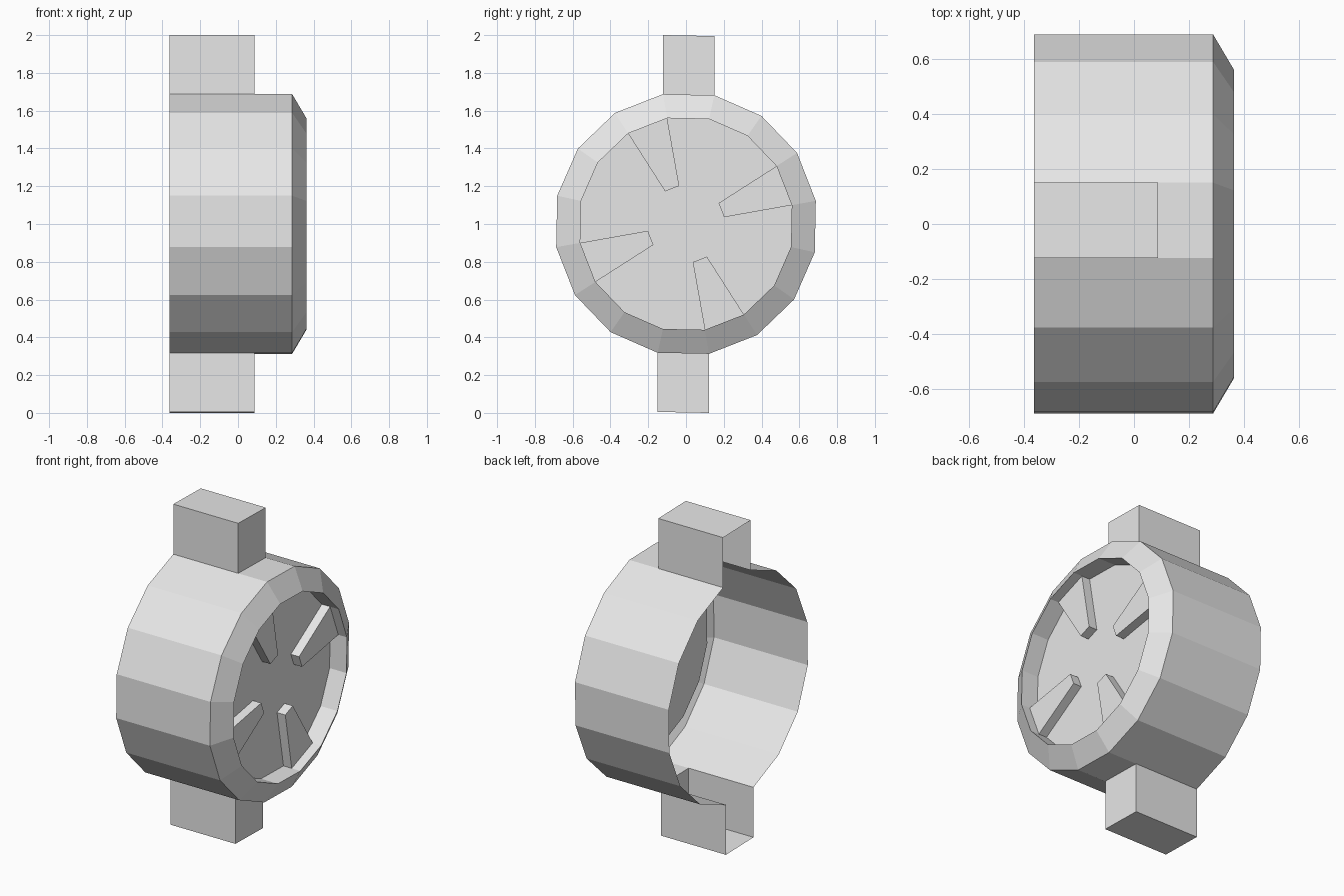
import bpy, bmesh, math
from mathutils import Vector

cube = bpy.data.objects.get("Cube")
if cube:
    bpy.data.objects.remove(cube, do_unlink=True)

SIDES = 16
STEP = math.tau / SIDES
START = math.radians(10.1)
R_OUT, R_IN, R_HUB = 0.698, 0.569, 0.205
X_BACK, X_LUG, X_BEVEL, X_FRONT = -0.362, 0.087, 0.287, 0.362
X_DISC, X_RIB = 0.245, 0.302
LUG_HEIGHT = 0.313
LUG_SIDES = {3: 1, 11: -1}  # side index -> vertical direction

grey = bpy.data.materials.new("light grey")
grey.use_nodes = True
grey.diffuse_color = (0.8, 0.8, 0.8, 1)
grey.node_tree.nodes["Principled BSDF"].inputs["Base Color"].default_value = (0.8, 0.8, 0.8, 1)


def point(x, radius, i):
    """Point i of a ring around the x axis."""
    a = START + STEP * i
    return Vector((x, radius * math.cos(a), 1 + radius * math.sin(a)))


def finish(name, bm):
    bmesh.ops.recalc_face_normals(bm, faces=bm.faces)
    mesh = bpy.data.meshes.new(name)
    bm.to_mesh(mesh)
    bm.free()
    mesh.materials.append(grey)
    bpy.context.collection.objects.link(bpy.data.objects.new(name, mesh))


def open_box(name, base, offset, skip=()):
    """Extrude a four-point base by offset, leaving the base and skipped walls open."""
    bm = bmesh.new()
    low = [bm.verts.new(p) for p in base]
    high = [bm.verts.new(p + offset) for p in base]
    bm.faces.new(high)
    for i in range(4):
        if i not in skip:
            j = (i + 1) % 4
            bm.faces.new((low[i], low[j], high[j], high[i]))
    finish(name, bm)


# Hollow housing: open at the back, bevelled rim, recessed disc in front
bm = bmesh.new()
profile = [(X_BACK, R_OUT), (X_LUG, R_OUT), (X_BEVEL, R_OUT), (X_FRONT, R_IN), (X_DISC, R_IN)]
rings = [[bm.verts.new(point(x, r, i)) for i in range(SIDES)] for x, r in profile]
for k, (a, b) in enumerate(zip(rings, rings[1:])):
    for i in range(SIDES):
        if k == 0 and i in LUG_SIDES:
            continue  # opening into the hollow lug
        j = (i + 1) % SIDES
        bm.faces.new((a[i], a[j], b[j], b[i]))
bm.faces.new(rings[-1])
finish("housing", bm)

# Hollow lugs above and below, open at the back
for i, sign in LUG_SIDES.items():
    base = [point(X_BACK, R_OUT, i), point(X_BACK, R_OUT, i + 1),
            point(X_LUG, R_OUT, i + 1), point(X_LUG, R_OUT, i)]
    open_box("top_lug" if sign > 0 else "bottom_lug", base,
             Vector((0, 0, sign * LUG_HEIGHT)), skip={0})

# Four raised wedge ribs on the disc
for n in range(4):
    i = n * SIDES // 4
    base = [point(X_DISC, R_HUB, i), point(X_DISC, R_IN, i),
            point(X_DISC, R_IN, i + 1), point(X_DISC, R_HUB, i + 1)]
    open_box(f"rib_{n + 1}", base, Vector((X_RIB - X_DISC, 0, 0)), skip={1})
